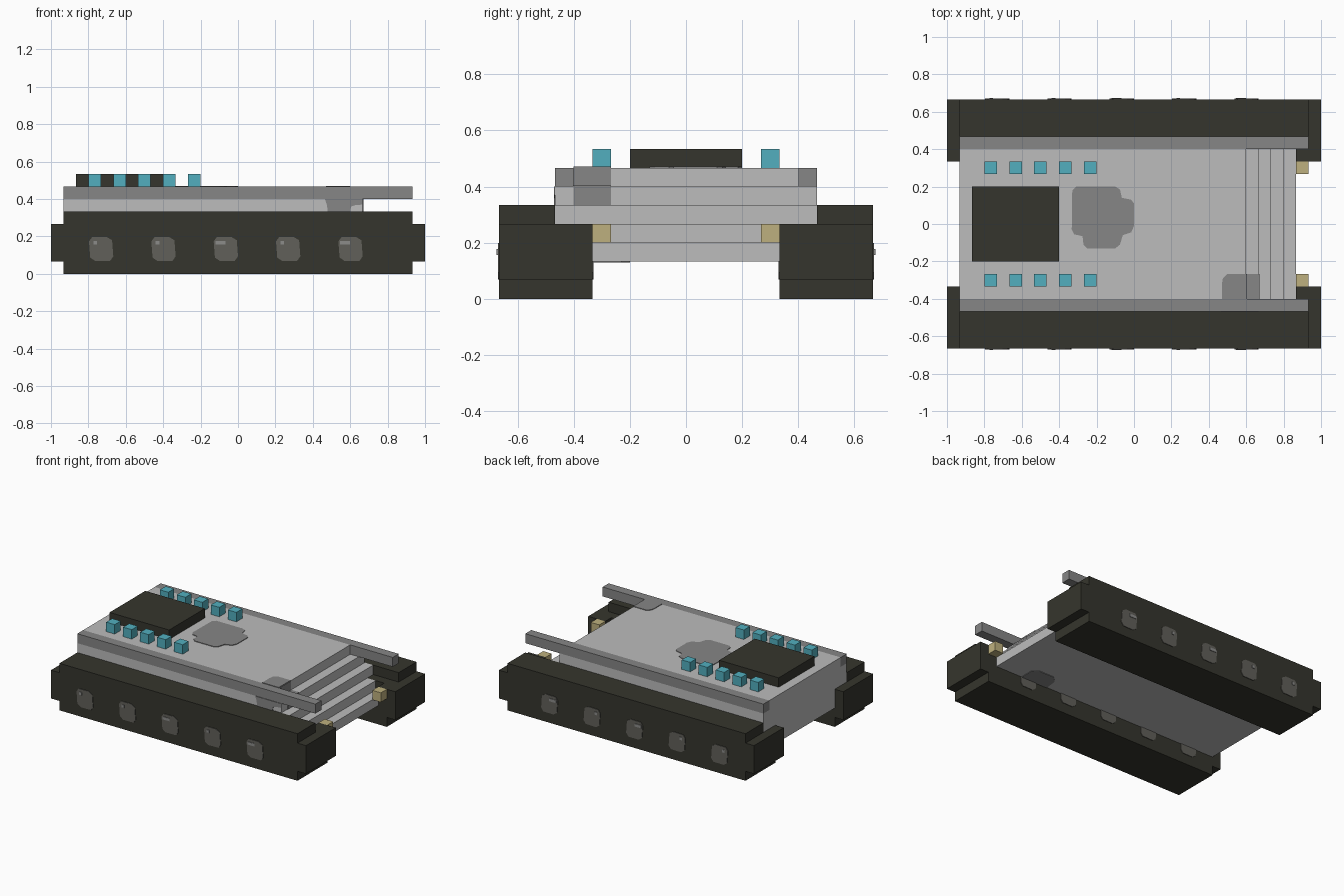
import bpy, bmesh

if "Cube" in bpy.data.objects:
    bpy.data.objects.remove(bpy.data.objects["Cube"])

U = 1 / 15  # one block


def make_material(name, rgb):
    lin = [((c / 255 + 0.055) / 1.055) ** 2.4 for c in rgb] + [1.0]
    m = bpy.data.materials.new(name)
    m.use_nodes = True
    m.diffuse_color = lin
    bsdf = m.node_tree.nodes["Principled BSDF"]
    bsdf.inputs["Base Color"].default_value = lin
    bsdf.inputs["Roughness"].default_value = 0.9
    return m


LIGHT = make_material("light grey", (188, 188, 188))
MID = make_material("mid grey", (134, 134, 134))
DARK = make_material("track black", (53, 53, 45))
WHEEL = make_material("wheel grey", (97, 96, 90))
SHINE = make_material("wheel highlight", (140, 140, 138))
BLUE = make_material("light blue", (82, 175, 191))
SAND = make_material("lamp sand", (190, 176, 126))


def prisms(name, mat, parts):
    """Object from (profile, axis, low, high) extrusions along one axis."""
    bm = bmesh.new()
    for pts, axis, lo, hi in parts:
        def place(p, d):
            return {"x": (d, p[0], p[1]), "y": (p[0], d, p[1]), "z": (p[0], p[1], d)}[axis]
        a = [bm.verts.new(place(p, lo)) for p in pts]
        b = [bm.verts.new(place(p, hi)) for p in pts]
        bm.faces.new(a)
        bm.faces.new(b[::-1])
        n = len(pts)
        for i in range(n):
            bm.faces.new((a[i], b[i], b[(i + 1) % n], a[(i + 1) % n]))
    bmesh.ops.recalc_face_normals(bm, faces=bm.faces[:])
    me = bpy.data.meshes.new(name)
    bm.to_mesh(me)
    bm.free()
    me.materials.append(mat)
    ob = bpy.data.objects.new(name, me)
    bpy.context.collection.objects.link(ob)
    return ob


def rect(a0, a1, b0, b1):
    return [(a0, b0), (a1, b0), (a1, b1), (a0, b1)]


def units(pts):
    return [(a * U, b * U) for a, b in pts]


def box(name, mat, x0, x1, y0, y1, z0, z1):
    return prisms(name, mat, [(rect(x0 * U, x1 * U, y0 * U, y1 * U), "z", z0 * U, z1 * U)])


# Hull with a stair at the +x end
core = [(-14, 2), (13, 2), (13, 3), (12, 3), (12, 4), (11, 4), (11, 5),
        (10, 5), (10, 6), (9, 6), (9, 7), (-14, 7)]
flank = [(-14, 4), (11, 4), (11, 5), (10, 5), (10, 6), (-14, 6)]
prisms("hull", LIGHT, [
    (units(core), "y", -6 * U, 6 * U),
    (units(flank), "y", 6 * U, 7 * U),
    (units(flank), "y", -7 * U, -6 * U)])

# Track profiles, from the inner strip to the tall outer layer
inner = [(-14, 0), (14, 0), (14, 1), (15, 1), (15, 4), (13, 4), (13, 2),
         (-14, 2), (-14, 4), (-15, 4), (-15, 1), (-14, 1)]
middle = [(-14, 0), (14, 0), (14, 1), (15, 1), (15, 4), (-15, 4), (-15, 1), (-14, 1)]
outer = [(-14, 0), (14, 0), (14, 1), (15, 1), (15, 4), (14, 4), (14, 5),
         (-14, 5), (-14, 4), (-15, 4), (-15, 1), (-14, 1)]
wheel = [(-.95, .6), (-.7, .95), (.45, .97), (.9, .7), (1, -.6), (.75, -.95),
         (-.45, -.97), (-.85, -.7)]
T = 0.004  # plate thickness

for side, s in (("left", 1), ("right", -1)):
    def span(a, b):
        return sorted((s * a, s * b))

    prisms(side + "_track", DARK, [
        (units(inner), "y", *span(5 * U, 6 * U)),
        (units(middle), "y", *span(6 * U, 7 * U)),
        (units(outer), "y", *span(7 * U, 10 * U))])
    box(side + "_rail", MID, -14, 14, *span(6, 7), 6, 7)
    box(side + "_lamp", SAND, 13, 14, *span(4, 5), 3, 4)

    # Round wheel plates on both faces of the track, with small highlights
    discs, glints = [], []
    for i in range(5):
        cx = -11 + 5 * i
        pts = units([(cx + a, 2 + b) for a, b in wheel])
        discs += [(pts, "y", *span(10 * U, 10 * U + T)),
                  (pts, "y", *span(5 * U - T, 5 * U))]
        w = 0.6 if i in (2, 4) else 0.3
        glints.append((units(rect(cx - .8 + .2 * (w < .5), cx - .6 + w, 2.35, 2.65)),
                       "y", *span(10 * U, 10 * U + 2 * T)))
    prisms(side + "_wheels", WHEEL, discs)
    prisms(side + "_wheel_highlights", SHINE, glints)

    # Row of blue blocks on the deck
    for i in range(5):
        x = -12 + 2 * i
        box(f"{side}_deck_block_{i + 1}", BLUE, x, x + 1, *span(4, 5), 7, 8)

# Raised dark hatch
box("hatch", DARK, -13, -6, -3, 3, 7, 8)

# Grey stain in the middle of the deck
stain = [(-.33, .18), (-.31, .2), (-.1, .2), (-.075, .185), (-.065, .14), (-.015, .13),
         (0, .11), (0, -.01), (-.015, -.045), (-.06, -.06), (-.075, -.11), (-.1, -.13),
         (-.25, -.13), (-.27, -.11), (-.275, -.065), (-.32, -.055), (-.333, -.03)]
prisms("deck_stain", MID, [(stain, "z", 7 * U, 7 * U + T)])

# Corner stain wrapping over deck, stair, flank and underside
prisms("corner_stain", MID, [
    ([(.47, -.4), (.6, -.4), (.6, -.267), (.5, -.267), (.475, -.29), (.47, -.32)],
     "z", 7 * U, 7 * U + T),
    (rect(.6, 10 * U, -.4, -.267), "z", 6 * U, 6 * U + T),
    (rect(-.4, -.267, .4, .467), "x", 9 * U, 9 * U + T),
    (rect(-.4, -.267, .333, .4), "x", 10 * U, 10 * U + T),
    ([(.465, .4), (.475, .37), (.48, .333), (.6, .333), (.605, .36), (.63, .368),
      (.665, .37), (.665, .4)], "y", -7 * U - T, -7 * U),
    ([(.45, -.333), (.66, -.333), (.66, -.23), (.62, -.2), (.5, -.2), (.46, -.24)],
     "z", 2 * U - T, 2 * U)])
